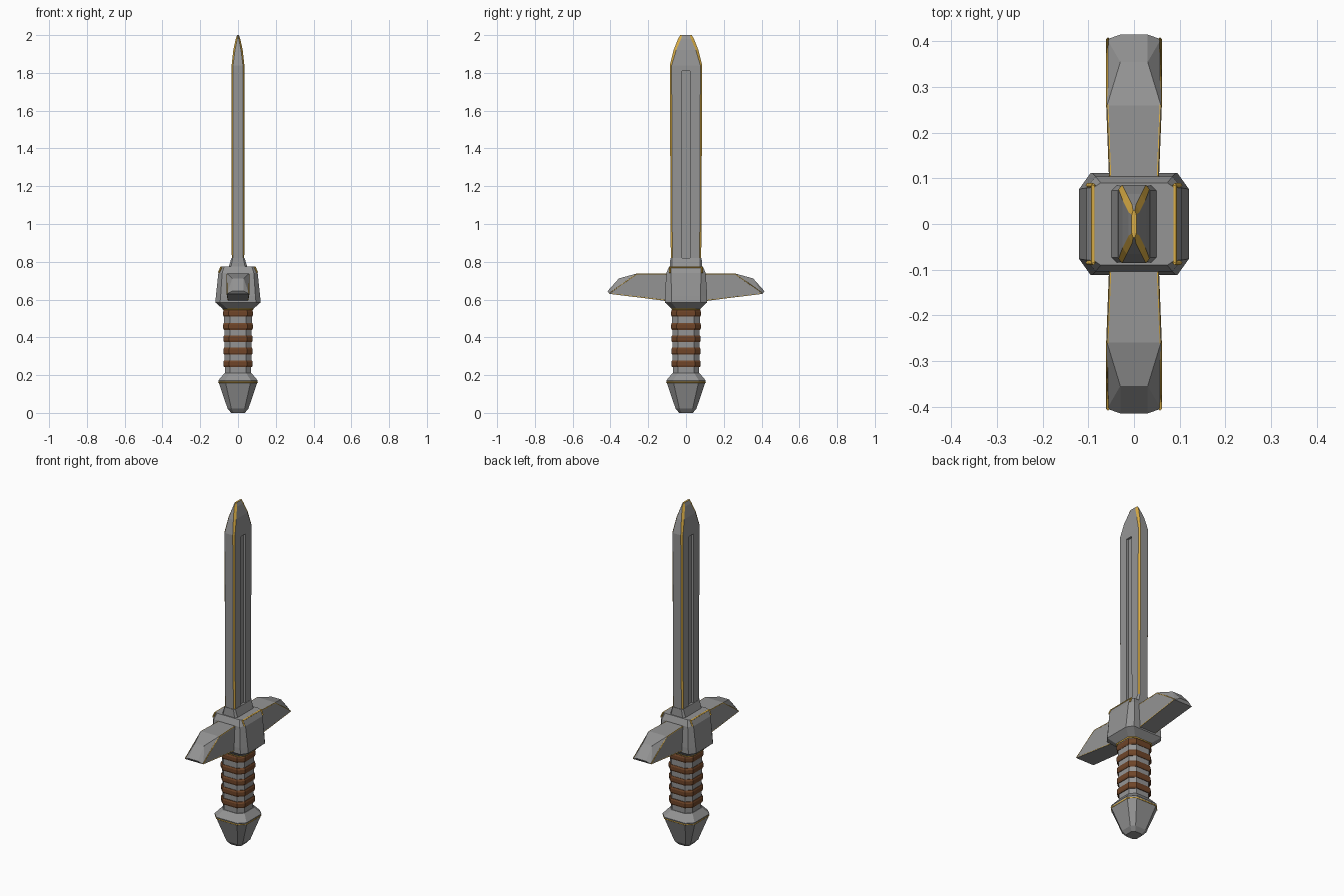
import bpy, bmesh
from mathutils import Vector

if "Cube" in bpy.data.objects:
    bpy.data.objects.remove(bpy.data.objects["Cube"])


def material(name, rgb):
    m = bpy.data.materials.new(name)
    m.diffuse_color = (*rgb, 1)
    m.use_nodes = True
    m.node_tree.nodes["Principled BSDF"].inputs["Base Color"].default_value = m.diffuse_color
    return m


GOLD = material("gold", (0.7, 0.42, 0.06))
BROWN = material("brown leather", (0.16, 0.06, 0.022))
GREY = material("steel", (0.3, 0.3, 0.3))


def finish(name, bm, mats):
    bmesh.ops.recalc_face_normals(bm, faces=bm.faces)
    me = bpy.data.meshes.new(name)
    bm.to_mesh(me)
    bm.free()
    for m in mats:
        me.materials.append(m)
    ob = bpy.data.objects.new(name, me)
    bpy.context.collection.objects.link(ob)
    return ob


def octagon(z, hx, hy, cx, cy):
    """Rectangle hx by hy with its corners cut back by cx, cy."""
    ax, ay = hx - cx, hy - cy
    return [Vector((x, y, z)) for x, y in (
        (hx, -ay), (hx, ay), (ax, hy), (-ax, hy),
        (-hx, ay), (-hx, -ay), (-ax, -hy), (ax, -hy))]


def loft(name, sections, mats=(GREY,), gold_corners=False):
    """Skin a stack of octagons (z, half x, half y, corner x, corner y)."""
    bm = bmesh.new()
    rings = [[bm.verts.new(p) for p in octagon(*s)] for s in sections]
    for a, b in zip(rings, rings[1:]):
        for i in range(8):
            j = (i + 1) % 8
            f = bm.faces.new((a[i], a[j], b[j], b[i]))
            if gold_corners and i % 2:
                f.material_index = 1
    bm.faces.new(rings[0])
    top = bm.faces.new(rings[-1])
    if gold_corners:
        top.material_index = 1
    return finish(name, bm, mats)


def trim(name, paths, r=0.005):
    """Thin gold edging that follows straight paths."""
    cu = bpy.data.curves.new(name, 'CURVE')
    cu.dimensions = '3D'
    cu.bevel_depth = r
    cu.bevel_resolution = 0
    cu.use_fill_caps = True
    cu.materials.append(GOLD)
    for pts, closed in paths:
        sp = cu.splines.new('POLY')
        sp.points.add(len(pts) - 1)
        for p, co in zip(sp.points, pts):
            p.co = (*co, 1)
        sp.use_cyclic_u = closed
    ob = bpy.data.objects.new(name, cu)
    bpy.context.collection.objects.link(ob)
    return ob


# Blade with gold corner bevels and a tapered tip
blade = loft("blade", [
    (0.74, 0.033, 0.080, 0.007, 0.008),
    (1.84, 0.034, 0.086, 0.008, 0.010),
    (1.92, 0.025, 0.066, 0.009, 0.014),
    (1.98, 0.012, 0.042, 0.008, 0.016),
    (2.00, 0.005, 0.030, 0.003, 0.010)], (GREY, GOLD), True)

# Shallow groove down both wide faces
bm = bmesh.new()
for side in (-1, 1):
    g = bmesh.ops.create_cube(bm, size=1)["verts"]
    for v in g:
        v.co = Vector((v.co.x * 0.03 + side * 0.037, v.co.y * 0.042,
                       v.co.z * 1.0 + 1.31))
cutter = finish("groove_cutter", bm, (GREY,))
cutter.hide_render = True
mod = blade.modifiers.new("groove", 'BOOLEAN')
mod.operation = 'DIFFERENCE'
mod.solver = 'EXACT'
mod.object = cutter
bpy.context.view_layer.objects.active = blade
bpy.ops.object.modifier_apply(modifier=mod.name)
bpy.data.objects.remove(cutter)

# Collar where the blade enters the guard
loft("blade_collar", [
    (0.74, 0.062, 0.088, 0.015, 0.015),
    (0.77, 0.050, 0.085, 0.012, 0.012),
    (0.82, 0.035, 0.083, 0.007, 0.009)])

# Central guard block
loft("guard_block", [
    (0.55, 0.080, 0.074, 0.025, 0.025),
    (0.585, 0.120, 0.112, 0.025, 0.035),
    (0.62, 0.117, 0.112, 0.025, 0.035),
    (0.74, 0.104, 0.104, 0.020, 0.025),
    (0.774, 0.088, 0.090, 0.015, 0.010)])
trim("guard_block_trim",
     [([(s * 0.089, -0.085, 0.771), (s * 0.089, 0.085, 0.771)], False)
      for s in (-1, 1)]
     + [([(a * 0.089, b * 0.085, 0.771), (a * 0.102, b * 0.085, 0.742)], False)
        for a in (-1, 1) for b in (-1, 1)]
     + [(octagon(0.55, 0.079, 0.073, 0.025, 0.025), True)])


# Guard arms: flat sides, with the outer end narrowing to a centre strip
def guard_arm(name, s):
    # (y, z, half x); the first four points form the flat side
    prof = [(0.08, 0.590, 0.052), (0.08, 0.738, 0.052), (0.26, 0.738, 0.059),
            (0.405, 0.630, 0.059), (0.415, 0.645, 0.030), (0.355, 0.712, 0.030)]
    bm = bmesh.new()
    L, R = [[bm.verts.new((k * x, s * y, z)) for y, z, x in prof]
            for k in (-1, 1)]
    for v in (L, R):
        bm.faces.new(v[:4])
        bm.faces.new((v[2], v[3], v[5]))
        bm.faces.new((v[3], v[4], v[5]))
    loop = [0, 1, 2, 5, 4, 3]
    for i, j in zip(loop, loop[1:] + loop[:1]):
        bm.faces.new((L[i], L[j], R[j], R[i]))
    finish(name, bm, (GREY,))
    edge = [(y, z, x) for y, z, x in (prof[1], prof[2], prof[3], prof[0])]
    trim(name + "_trim",
         [([(k * (x - 0.002), s * y, z + (0.003 if z < 0.7 else -0.003))
            for y, z, x in edge], False) for k in (-1, 1)], 0.004)


guard_arm("guard_arm_back", 1)
guard_arm("guard_arm_front", -1)

# Grip core and leather wraps
loft("grip", [
    (0.19, 0.069, 0.069, 0.028, 0.028),
    (0.56, 0.074, 0.074, 0.030, 0.030)])
for i, z in enumerate((0.26, 0.327, 0.392, 0.458, 0.527)):
    h = 0.078 + 0.001 * (i > 2)
    d = 0.018
    loft(f"grip_wrap_{i + 1}", [
        (z - d, h - 0.004, h - 0.004, 0.03, 0.03),
        (z - d * 0.5, h, h, 0.03, 0.03),
        (z + d * 0.5, h, h, 0.03, 0.03),
        (z + d, h - 0.004, h - 0.004, 0.03, 0.03)], (BROWN,))

# Pommel with a gold band
loft("pommel", [
    (0.000, 0.036, 0.036, 0.014, 0.014),
    (0.022, 0.055, 0.055, 0.020, 0.020),
    (0.160, 0.102, 0.102, 0.036, 0.036),
    (0.172, 0.104, 0.104, 0.036, 0.036),
    (0.210, 0.072, 0.072, 0.028, 0.028)])
trim("pommel_band", [(octagon(0.163, 0.101, 0.101, 0.036, 0.036), True)])
